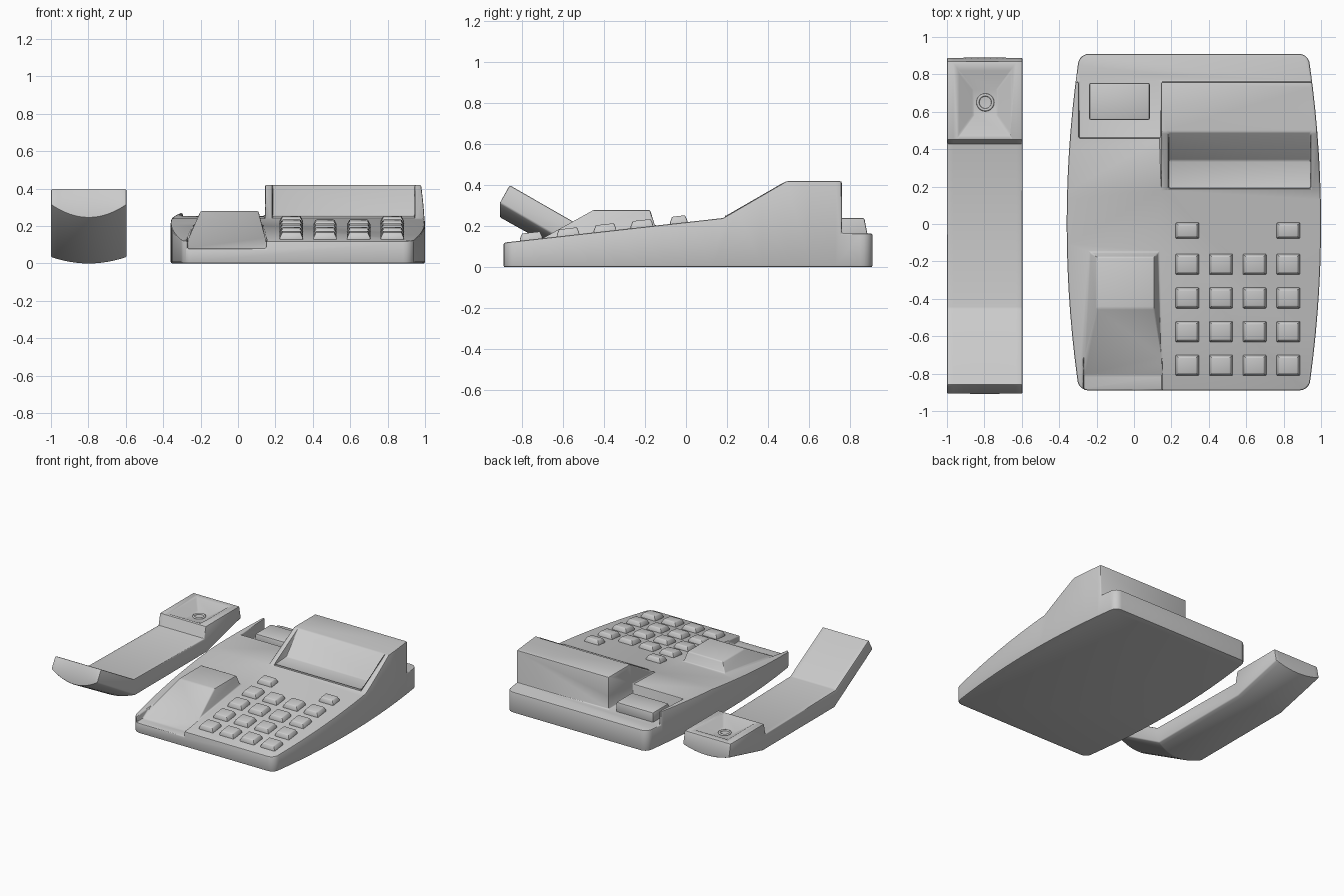
import bpy, bmesh, math

if "Cube" in bpy.data.objects:
    bpy.data.objects.remove(bpy.data.objects["Cube"])


def finish(name, bm):
    bmesh.ops.recalc_face_normals(bm, faces=bm.faces[:])
    me = bpy.data.meshes.new(name)
    bm.to_mesh(me)
    bm.free()
    ob = bpy.data.objects.new(name, me)
    bpy.context.collection.objects.link(ob)
    return ob


def loft(name, rings):
    """Skin a list of equal-length closed point rings and cap both ends."""
    bm = bmesh.new()
    vs = [[bm.verts.new(p) for p in ring] for ring in rings]
    n = len(vs[0])
    for a, b in zip(vs, vs[1:]):
        for i in range(n):
            bm.faces.new((a[i], a[(i + 1) % n], b[(i + 1) % n], b[i]))
    bm.faces.new(vs[0])
    bm.faces.new(vs[-1])
    return finish(name, bm)


def slab(name, x0, x1, profile):
    """Extrude a (y, z) side profile along x."""
    return loft(name, [[(x, y, z) for y, z in profile] for x in (x0, x1)])


def rect(x0, x1, y0, y1, z):
    return [(x0, y0, z), (x1, y0, z), (x1, y1, z), (x0, y1, z)]


def activate(ob):
    bpy.ops.object.select_all(action='DESELECT')
    ob.select_set(True)
    bpy.context.view_layer.objects.active = ob


def boolean(ob, tool, op='DIFFERENCE'):
    tool.hide_render = True
    m = ob.modifiers.new("bool", 'BOOLEAN')
    m.operation, m.solver, m.object = op, 'EXACT', tool
    activate(ob)
    bpy.ops.object.modifier_apply(modifier=m.name)
    bpy.data.objects.remove(tool)


def soften(ob, width, segments=2):
    m = ob.modifiers.new("bevel", 'BEVEL')
    m.width, m.segments = width, segments
    m.limit_method, m.angle_limit = 'ANGLE', math.radians(28)
    m.use_clamp_overlap = False
    activate(ob)
    bpy.ops.object.modifier_apply(modifier=m.name)
    bpy.ops.object.shade_smooth_by_angle(angle=math.radians(35))


# base body: bulging plan outline with rounded corners
def outline(z, r=0.06, n=14):
    y0, y1 = -0.89, 0.91
    bulge = lambda y: 0.064 * (y / 0.88) ** 2
    pts = []
    ys = [y0 + r + (y1 - y0 - 2 * r) * i / n for i in range(n + 1)]
    arc = [math.pi / 2 * k / 5 for k in range(1, 6)]
    pts += [(1 - bulge(y), y, z) for y in ys]
    xe = 1 - bulge(ys[-1])
    pts += [(xe - r + r * math.cos(a), ys[-1] + r * math.sin(a), z) for a in arc]
    xl = -0.36 + bulge(ys[-1])
    pts += [(xl + r - r * math.sin(a), ys[-1] + r * math.cos(a), z) for a in [0] + arc[:-1]]
    pts += [(-0.36 + bulge(y), y, z) for y in reversed(ys)]
    xl = -0.36 + bulge(ys[0])
    pts += [(xl + r - r * math.cos(a), ys[0] - r * math.sin(a), z) for a in arc]
    xe = 1 - bulge(ys[0])
    pts += [(xe - r + r * math.sin(a), ys[0] - r * math.cos(a), z) for a in [0] + arc[:-1]]
    return pts


SLOPE = 0.112
surface = lambda y: 0.24 + SLOPE * (y - 0.18)

base = loft("phone_base", [outline(0), outline(0.5)])
# side silhouette with the raised display block
boolean(base, slab("cut", -0.6, 1.2, [
    (-1, surface(-1)), (0.18, 0.24), (0.49, 0.42), (0.76, 0.42), (0.76, 0.165),
    (1, 0.165), (1, 0.7), (-1, 0.7)]))
# lower left half beside the display block
boolean(base, slab("cut", -0.6, 0.145, [
    (0.18, 0.24), (0.46, 0.255), (0.8, 0.272), (0.8, 0.7), (0.18, 0.7)]))
# earpiece pocket
boolean(base, slab("cut", -0.295, 0.145, [
    (0.46, 0.165), (0.8, 0.165), (0.8, 0.7), (0.46, 0.7)]))
# display recess
boolean(base, slab("cut", 0.185, 0.945, [
    (0.19, 0.244), (0.34, 0.253), (0.496, 0.424), (0.49, 0.6), (0.19, 0.6)]))
# mouthpiece cradle: raised hump, then sloping pocket in front of it
boolean(base, loft("hump", [rect(-0.28, 0.155, -0.85, -0.12, 0.1),
                            rect(-0.2, 0.11, -0.85, -0.175, 0.28)]), 'UNION')
boolean(base, slab("cut", -0.27, 0.15, [
    (-1, 0.08), (-0.81, 0.08), (-0.45, 0.28), (-0.43, 0.6), (-1, 0.6)]))
soften(base, 0.009)

# earpiece rest plate
plate = loft("earpiece_rest", [rect(-0.24, 0.085, 0.555, 0.755, 0.15),
                               rect(-0.24, 0.085, 0.555, 0.755, 0.24)])
soften(plate, 0.012)


# keypad
def key(name, x, y, depth):
    w, d = 0.0625, depth / 2
    ob = loft(name, [rect(-w, w, -d, d, -0.02), rect(-w, w, -d, d, 0.008),
                     rect(-w + 0.013, w - 0.013, -d + 0.013, d - 0.008, 0.034)])
    ob.location = (x, y, surface(y))
    ob.rotation_euler.x = math.atan(SLOPE)
    soften(ob, 0.005)


cols = [0.285 + 0.18 * i for i in range(4)]
for r in range(4):
    for c, x in enumerate(cols):
        key(f"key_{r}_{c}", x, -0.755 + 0.18 * r, 0.11)
for side, x in (("left", cols[0]), ("right", cols[3])):
    key(f"function_key_{side}", x, -0.035, 0.085)

# handset: side profile whose underside is crowned towards the middle
edge = [(-0.86, 0.40), (-0.45, 0.165), (0.43, 0.15), (0.45, 0.24), (0.87, 0.24),
        (0.89, 0.14), (0.46, 0.035), (-0.43, 0.035), (-0.91, 0.315)]
middle = edge[:5] + [(0.89, 0.105), (0.46, 0.0), (-0.47, 0.0), (-0.91, 0.245)]
rings = []
for i in range(13):
    t = i / 6 - 1
    k = 1 - t * t
    rings.append([(-0.798 + 0.202 * t, a[0] + (b[0] - a[0]) * k, a[1] + (b[1] - a[1]) * k)
                  for a, b in zip(edge, middle)])
handset = loft("handset", rings)
# earpiece dish
boolean(handset, loft("cut", [rect(-0.86, -0.73, 0.58, 0.72, 0.19),
                              rect(-0.945, -0.65, 0.465, 0.825, 0.243)]))
soften(handset, 0.007)

# earpiece ring
bpy.ops.mesh.primitive_torus_add(location=(-0.795, 0.65, 0.192), major_radius=0.04,
                                 minor_radius=0.008, major_segments=24, minor_segments=8)
bpy.context.object.name = "earpiece_ring"
bpy.ops.object.shade_smooth_by_angle(angle=math.radians(60))
